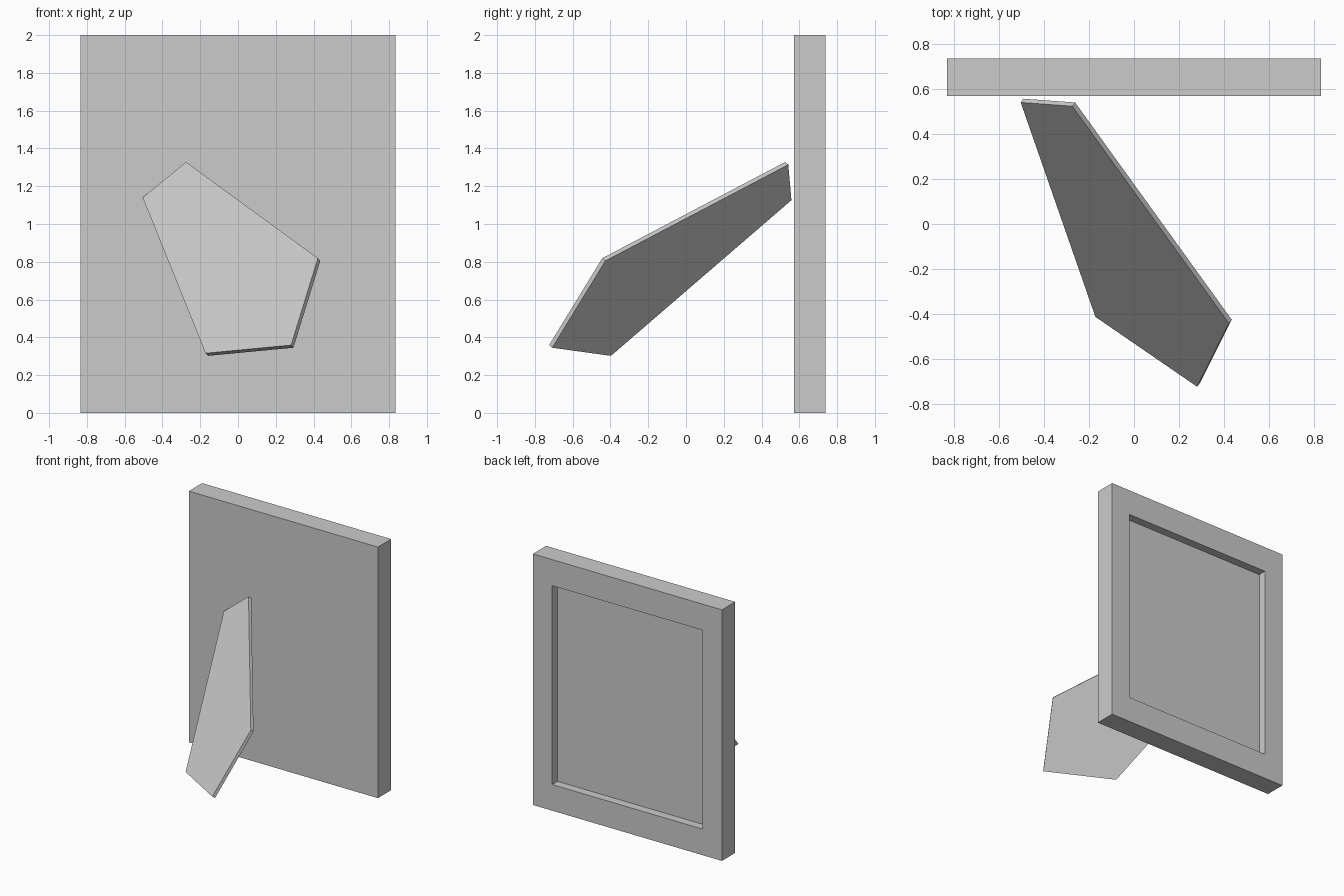
import bpy, bmesh
from mathutils import Vector

if "Cube" in bpy.data.objects:
    bpy.data.objects.remove(bpy.data.objects["Cube"])


def finish(name, bm):
    bmesh.ops.recalc_face_normals(bm, faces=bm.faces)
    mesh = bpy.data.meshes.new(name)
    bm.to_mesh(mesh)
    bm.free()
    obj = bpy.data.objects.new(name, mesh)
    bpy.context.collection.objects.link(obj)
    return obj


# Frame: upright slab with a rectangular recess in its back (+y) face
HALF_W, HEIGHT, Y_FRONT, Y_BACK = 0.833, 2.0, 0.571, 0.738
BORDER_X, BORDER_Z, DEPTH = 0.17, 0.208, 0.067

bm = bmesh.new()


def ring(dx, dz, y):
    x = HALF_W - dx
    return [bm.verts.new(p) for p in
            ((-x, y, dz), (x, y, dz), (x, y, HEIGHT - dz), (-x, y, HEIGHT - dz))]


rings = [ring(0, 0, Y_FRONT), ring(0, 0, Y_BACK),
         ring(BORDER_X, BORDER_Z, Y_BACK),
         ring(BORDER_X, BORDER_Z, Y_BACK - DEPTH)]
for a, b in zip(rings, rings[1:]):
    for i in range(4):
        j = (i + 1) % 4
        bm.faces.new((a[i], a[j], b[j], b[i]))
bm.faces.new(rings[0])
bm.faces.new(rings[-1])
finish("picture_frame", bm)

# Stand: thin five-sided plate on a tilted plane, leaning behind the frame
normal = Vector((-0.505, -0.658, 0.559)).normalized()
anchor = Vector((-0.275, 0.525, 1.328))
outline = [(-0.275, 1.328), (-0.505, 1.14), (-0.172, 0.316), (0.281, 0.359), (0.423, 0.819)]
THICKNESS = 0.025

bm = bmesh.new()
plate = []
for x, z in outline:
    y = (normal.dot(anchor) - normal.x * x - normal.z * z) / normal.y
    plate.append(bm.verts.new((x, y, z)))
face = bm.faces.new(plate)
ext = bmesh.ops.extrude_face_region(bm, geom=[face], use_keep_orig=True)
bmesh.ops.translate(bm, vec=-normal * THICKNESS,
                    verts=[g for g in ext["geom"] if isinstance(g, bmesh.types.BMVert)])
finish("stand_leg", bm)
